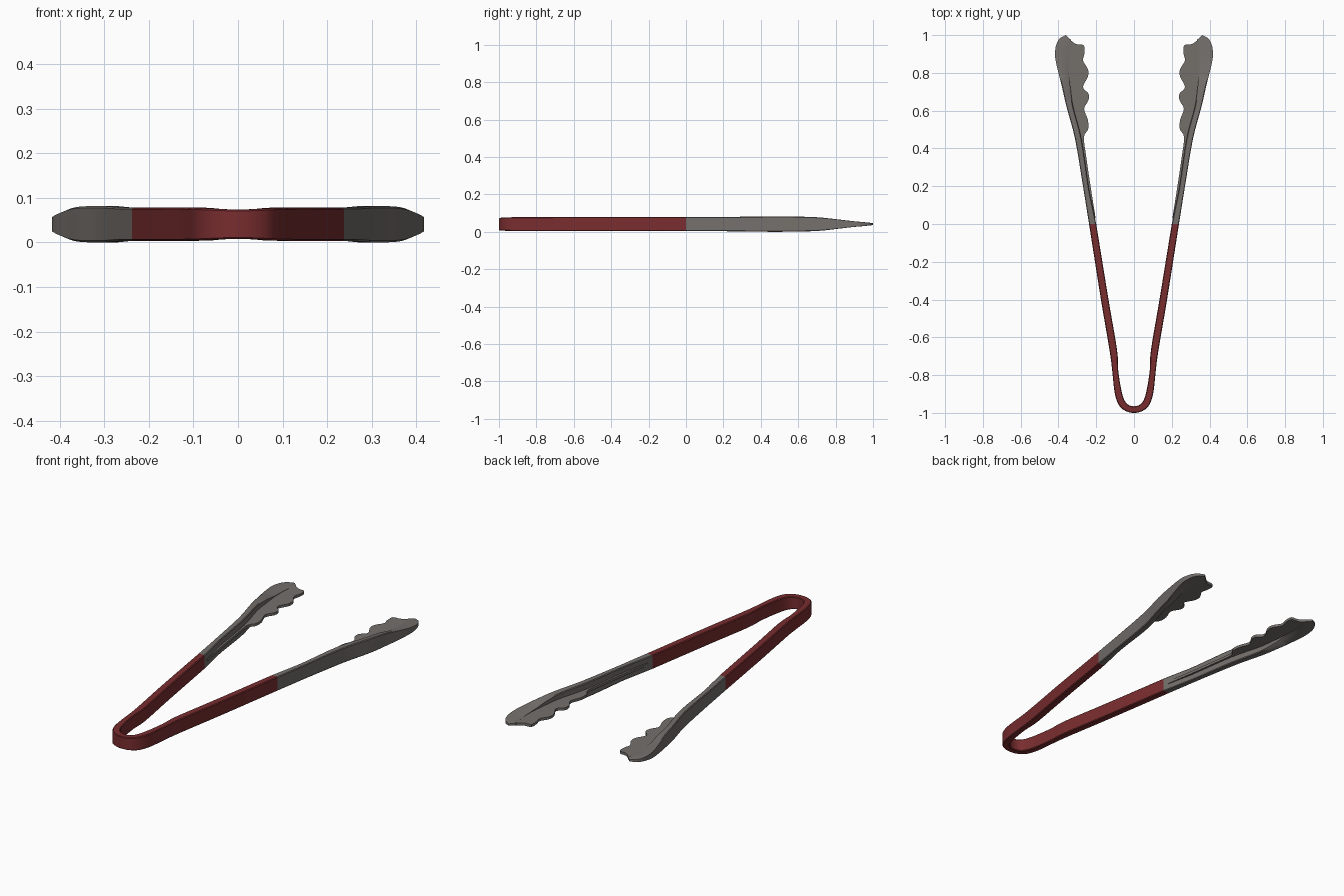
import bpy, bmesh
from mathutils import Vector

if "Cube" in bpy.data.objects:
    bpy.data.objects.remove(bpy.data.objects["Cube"])

ZC = 0.041  # mid height of the tongs


def material(name, rgb):
    m = bpy.data.materials.new(name)
    m.diffuse_color = (*rgb, 1)
    m.use_nodes = True
    m.node_tree.nodes["Principled BSDF"].inputs["Base Color"].default_value = m.diffuse_color
    return m


RED = material("red grip", (0.19, 0.026, 0.028))
STEEL = material("brushed steel", (0.175, 0.16, 0.148))


def spline(pts, n=4):
    """Catmull-Rom smoothing of tuples of any length."""
    v = [Vector(p) for p in pts]
    v = [2 * v[0] - v[1]] + v + [2 * v[-1] - v[-2]]
    out = []
    for i in range(1, len(v) - 2):
        a, b, c, d = v[i - 1:i + 3]
        for k in range(n):
            t = k / n
            out.append(0.5 * (2 * b + (c - a) * t + (2 * a - 5 * b + 4 * c - d) * t * t
                              + (3 * b - a - 3 * c + d) * t ** 3))
    return out + [v[-2]]


def finish(name, bm, mat, mirror=False):
    bmesh.ops.recalc_face_normals(bm, faces=bm.faces)
    me = bpy.data.meshes.new(name)
    bm.to_mesh(me)
    bm.free()
    ob = bpy.data.objects.new(name, me)
    bpy.context.collection.objects.link(ob)
    me.materials.append(mat)
    if mirror:
        ob.modifiers.new("mirror", 'MIRROR').use_bisect_axis[0] = False
    bpy.ops.object.select_all(action='DESELECT')
    ob.select_set(True)
    bpy.context.view_layer.objects.active = ob
    bpy.ops.object.shade_smooth_by_angle(angle=0.6)
    return ob


def band(name, stations, mat, mirror=False):
    """Loft a chamfered bar; station = outer x, y, inner x, y, outer and inner half height."""
    bm = bmesh.new()
    rings = []
    for ox, oy, ix, iy, ho, hi in stations:
        o, i = Vector((ox, oy, 0)), Vector((ix, iy, 0))
        ring = []
        for t, f in ((0, 0.9), (0.1, 1), (0.9, 1), (1, 0.9),
                     (1, -0.9), (0.9, -1), (0.1, -1), (0, -0.9)):
            p = o.lerp(i, t)
            p.z = ZC + f * (ho + (hi - ho) * t)
            ring.append(bm.verts.new(p))
        rings.append(ring)
    for a, b in zip(rings, rings[1:]):
        for k in range(8):
            j = (k + 1) % 8
            bm.faces.new((a[k], a[j], b[j], b[k]))
    bm.faces.new(rings[0])
    bm.faces.new(rings[-1])
    return finish(name, bm, mat, mirror)


# U-shaped grip, reflected about x = 0
half = [(0, -1, 0, -0.965, 0.033, 0.033),
        (0.04, -0.992, 0.032, -0.956, 0.034, 0.034),
        (0.078, -0.962, 0.053, -0.928, 0.036, 0.036),
        (0.102, -0.895, 0.068, -0.875, 0.037, 0.037),
        (0.116, -0.77, 0.084, -0.77, 0.037, 0.037),
        (0.13, -0.665, 0.09, -0.665, 0.038, 0.038),
        (0.175, -0.4, 0.135, -0.4, 0.038, 0.038),
        (0.238, 0, 0.2, 0, 0.038, 0.038)]
other = [(-a, b, -c, d, e, f) for a, b, c, d, e, f in half[:0:-1]]
band("grip", spline(other + half), RED)

# Steel arm wall running into the flattened spoon tip
arm = [(0.238, 0, 0.2, 0, 0.038, 0.038),
       (0.254, 0.1, 0.221, 0.1, 0.038, 0.038),
       (0.27, 0.2, 0.241, 0.2, 0.038, 0.038),
       (0.312, 0.45, 0.278, 0.45, 0.041, 0.041),
       (0.357, 0.62, 0.322, 0.62, 0.040, 0.036),
       (0.38, 0.72, 0.336, 0.72, 0.036, 0.028),
       (0.4, 0.8, 0.345, 0.8, 0.028, 0.013),
       (0.417, 0.88, 0.347, 0.88, 0.018, 0.009),
       (0.414, 0.94, 0.343, 0.93, 0.012, 0.008),
       (0.395, 0.98, 0.336, 0.96, 0.008, 0.007),
       (0.362, 1.0, 0.334, 0.975, 0.005, 0.006)]
band("arm_wall", spline(arm), STEEL, True)

# Thin inner web along the arm that widens into the scalloped jaw
edge = [(0.203, 0.03), (0.23, 0.2), (0.252, 0.35), (0.265, 0.46), (0.243, 0.5),
        (0.244, 0.55), (0.264, 0.61), (0.241, 0.655), (0.241, 0.69), (0.27, 0.725),
        (0.244, 0.78), (0.244, 0.82), (0.27, 0.865), (0.263, 0.9), (0.265, 0.945),
        (0.305, 0.952), (0.335, 0.972)]
back = [(0.36, 0.965), (0.385, 0.9), (0.37, 0.8), (0.342, 0.62), (0.295, 0.45),
        (0.255, 0.2), (0.223, 0.03)]
bm = bmesh.new()
face = bm.faces.new([bm.verts.new((p[0], p[1], ZC - 0.007)) for p in spline(edge) + back])
ext = bmesh.ops.extrude_face_region(bm, geom=[face])
bmesh.ops.translate(bm, vec=(0, 0, 0.014),
                    verts=[g for g in ext["geom"] if isinstance(g, bmesh.types.BMVert)])
bmesh.ops.triangulate(bm, faces=[f for f in bm.faces if len(f.verts) > 4])
finish("scalloped_jaw", bm, STEEL, True)
